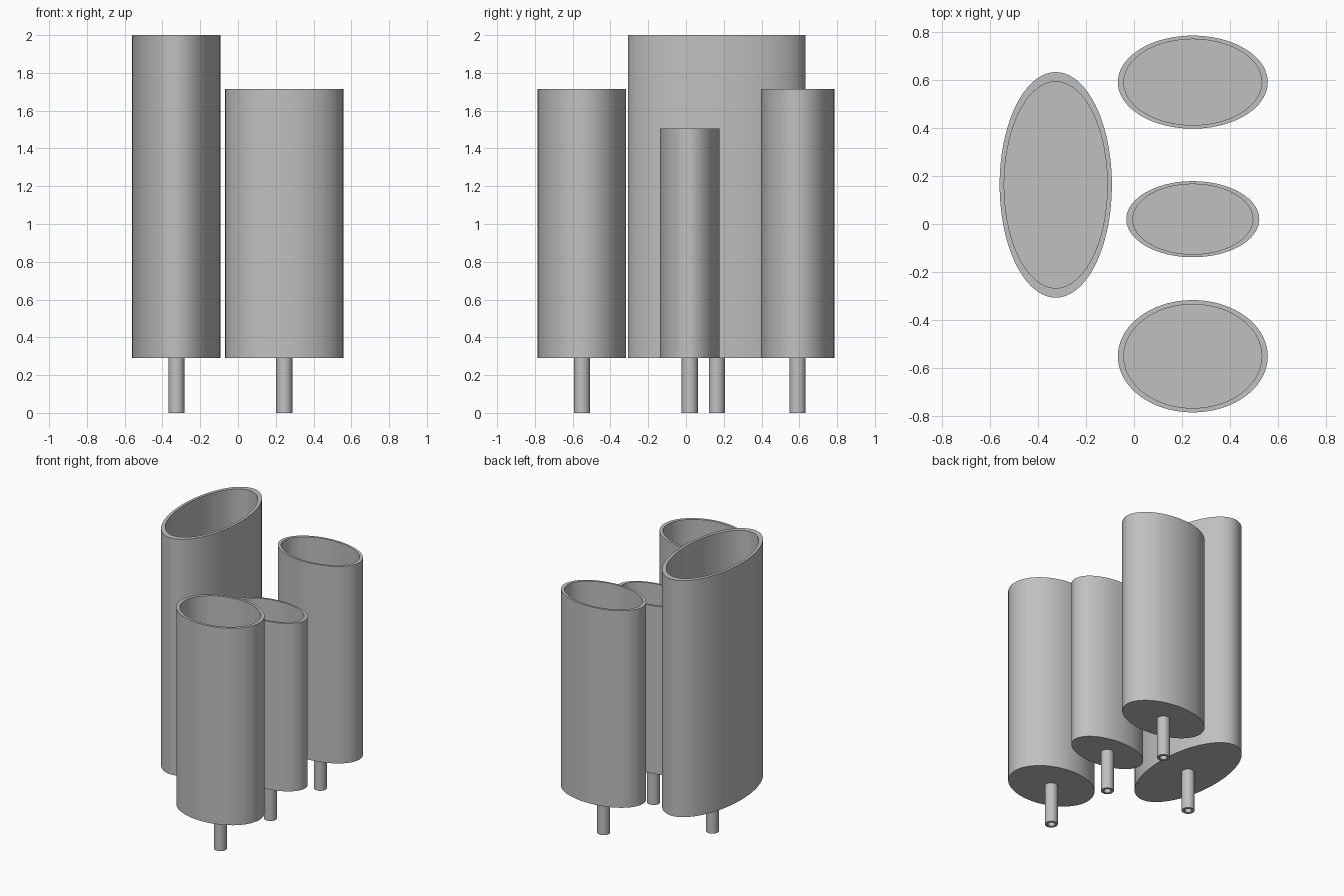
import bpy, bmesh, math

default = bpy.data.objects.get("Cube")
if default:
    bpy.data.objects.remove(default, do_unlink=True)

# One plain grey for everything
grey = bpy.data.materials.new("plain_grey")
grey.use_nodes = True
colour = (0.53, 0.53, 0.53, 1)
grey.diffuse_color = colour
grey.node_tree.nodes["Principled BSDF"].inputs["Base Color"].default_value = colour


def loft(name, centre, rings, sides):
    """Join elliptical rings (rx, ry, z) in order and cap both ends."""
    bm = bmesh.new()
    loops = []
    for rx, ry, z in rings:
        angles = [math.tau * i / sides for i in range(sides)]
        loops.append([bm.verts.new((rx * math.cos(a), ry * math.sin(a), z)) for a in angles])
    for low, high in zip(loops, loops[1:]):
        for i in range(sides):
            j = (i + 1) % sides
            bm.faces.new((low[i], low[j], high[j], high[i]))
    bm.faces.new(loops[0])
    bm.faces.new(loops[-1])
    bmesh.ops.recalc_face_normals(bm, faces=bm.faces)
    mesh = bpy.data.meshes.new(name)
    bm.to_mesh(mesh)
    bm.free()
    mesh.materials.append(grey)
    obj = bpy.data.objects.new(name, mesh)
    obj.location = (*centre, 0)
    bpy.context.collection.objects.link(obj)
    bpy.ops.object.select_all(action="DESELECT")
    obj.select_set(True)
    bpy.context.view_layer.objects.active = obj
    bpy.ops.object.shade_smooth_by_angle(angle=math.radians(35))


BASE = 0.29     # underside of every vessel
FLOOR = 0.04    # thickness of the vessel floor
LEG = 0.0425    # leg radius
BORE = 0.024    # radius of the hole up the leg

# name: centre, outer radii, inner radii, top height
vessels = {
    "tall_right": ((-0.326, 0.163), (0.234, 0.47), (0.215, 0.43), 2.0),
    "front_left": ((0.245, -0.551), (0.3125, 0.234), (0.2875, 0.216), 1.715),
    "middle_left": ((0.245, 0.02), (0.277, 0.1585), (0.25, 0.146), 1.505),
    "back_left": ((0.245, 0.591), (0.3125, 0.194), (0.2875, 0.179), 1.715),
}

for name, (centre, outer, inner, top) in vessels.items():
    # Open elliptical vessel
    loft(name + "_vessel", centre,
         [(*outer, BASE), (*outer, top), (*inner, top), (*inner, BASE + FLOOR)], 72)
    # Hollow round leg, set into the floor
    loft(name + "_leg", centre,
         [(LEG, LEG, BASE + FLOOR / 2), (LEG, LEG, 0), (BORE, BORE, 0), (BORE, BORE, BASE)], 32)
